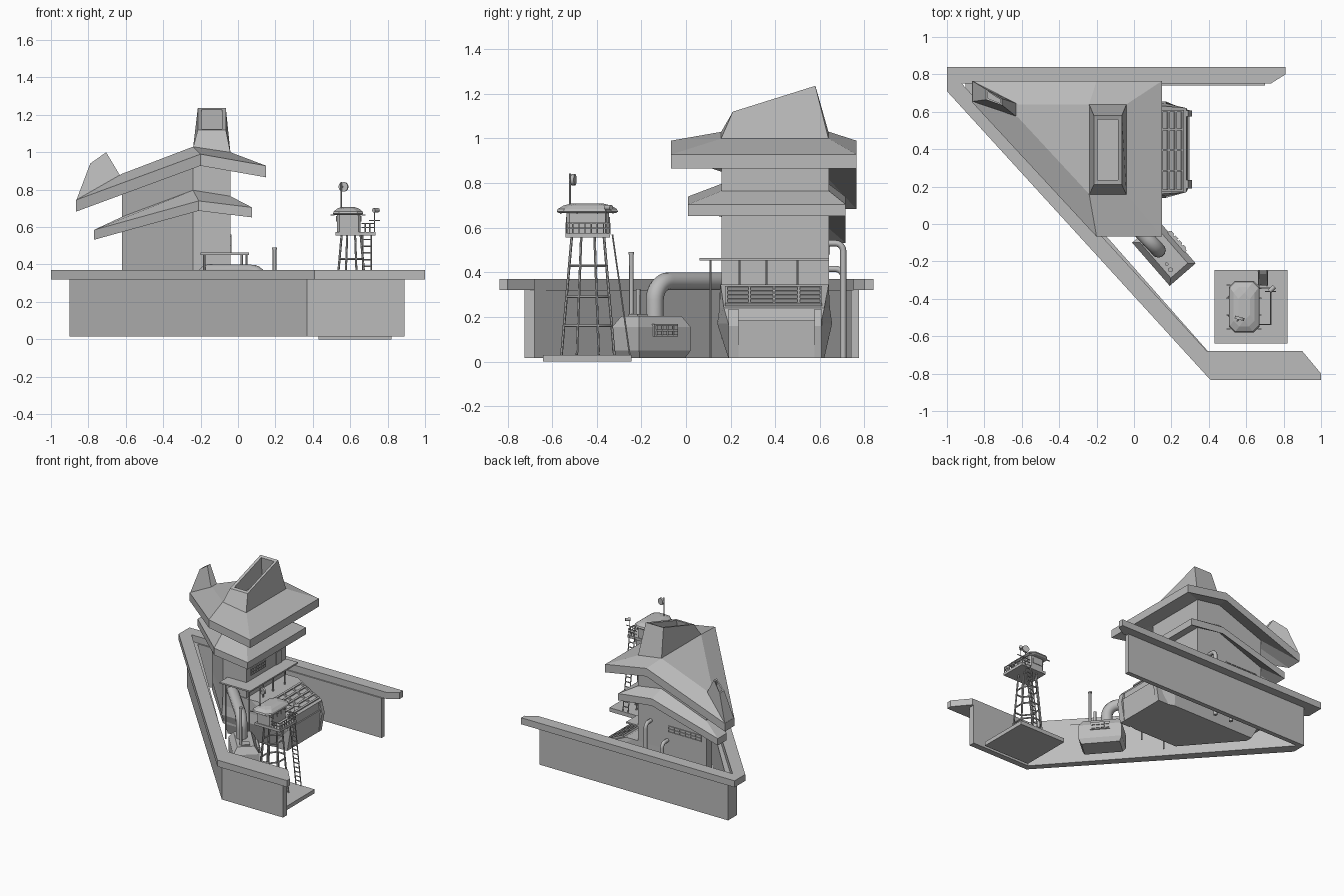
import bpy, bmesh, math
from mathutils import Vector, Matrix

if "Cube" in bpy.data.objects:
    bpy.data.objects.remove(bpy.data.objects["Cube"])

mat = bpy.data.materials.new("plain_grey")
mat.diffuse_color = (0.5, 0.5, 0.5, 1)
mat.use_nodes = True
mat.node_tree.nodes["Principled BSDF"].inputs["Base Color"].default_value = mat.diffuse_color


def add(name, me):
    ob = bpy.data.objects.new(name, me)
    bpy.context.collection.objects.link(ob)
    me.materials.clear()
    me.materials.append(mat)
    return ob


def mesh(name, verts, faces):
    me = bpy.data.meshes.new(name)
    me.from_pydata([tuple(v) for v in verts], [], faces)
    bm = bmesh.new()
    bm.from_mesh(me)
    bmesh.ops.recalc_face_normals(bm, faces=bm.faces)
    bm.to_mesh(me)
    bm.free()
    return add(name, me)


def loft(name, rings, start=True, end=True):
    """Skin equal-sized rings; start/end may be True, False or lists of index faces."""
    n = len(rings[0])
    verts = [v for r in rings for v in r]
    faces = [(k*n+i, k*n+(i+1) % n, (k+1)*n+(i+1) % n, (k+1)*n+i)
             for k in range(len(rings)-1) for i in range(n)]
    last = (len(rings)-1)*n
    for cap, off in ((start, 0), (end, last)):
        if cap is True:
            faces.append(tuple(range(off, off+n)))
        elif cap:
            faces += [tuple(off+i for i in f) for f in cap]
    return mesh(name, verts, faces)


def prism(name, pts, z0, z1):
    return loft(name, [[(x, y, z) for x, y in pts] for z in (z0, z1)])


def boxes(name, spans, mtx=None):
    verts, faces = [], []
    for (x0, x1, y0, y1, z0, z1) in spans:
        b = len(verts)
        verts += [Vector((x, y, z)) for z in (z0, z1) for x, y in ((x0, y0), (x1, y0), (x1, y1), (x0, y1))]
        faces += [tuple(b+i for i in f) for f in ((3, 2, 1, 0), (4, 5, 6, 7), (0, 1, 5, 4),
                                                   (1, 2, 6, 5), (2, 3, 7, 6), (3, 0, 4, 7))]
    if mtx:
        verts = [mtx @ v for v in verts]
    return mesh(name, verts, faces)


def rods(name, paths, r, res=1, smooth=True):
    cu = bpy.data.curves.new(name, 'CURVE')
    cu.dimensions = '3D'
    cu.bevel_depth, cu.bevel_resolution, cu.use_fill_caps = r, res, True
    for p in paths:
        s = cu.splines.new('POLY')
        s.points.add(len(p)-1)
        for q, v in zip(s.points, p):
            q.co = (*v, 1)
    tmp = bpy.data.objects.new(name + "_curve", cu)
    bpy.context.collection.objects.link(tmp)
    me = bpy.data.meshes.new_from_object(tmp.evaluated_get(bpy.context.evaluated_depsgraph_get()))
    bpy.data.objects.remove(tmp)
    ob = add(name, me)
    if smooth:
        bpy.context.view_layer.objects.active = ob
        ob.select_set(True)
        bpy.ops.object.shade_smooth_by_angle(angle=math.radians(50))
        ob.select_set(False)
    return ob


def elbow(a, c, b, r, n=6):
    """Path a-c-b with the corner c rounded."""
    a, b, c = Vector(a), Vector(b), Vector(c)
    p, q = c+(a-c).normalized()*r, c+(b-c).normalized()*r
    m = p+q-c
    return [a] + [m+(p-m)*math.cos(t)+(q-m)*math.sin(t)
                  for t in (i*math.pi/2/n for i in range(n+1))] + [b]


# perimeter wall and its overhanging cap
prism("wall_body", [(.70, .775), (-.9, .775), (-.9, .665), (.37, -.725), (.89, -.725),
                    (.89, -.68), (.395, -.68), (-.86, .74), (.70, .74)], .015, .32)
prism("wall_cap", [(.81, .84), (-1, .84), (-1, .71), (.41, -.835), (1, -.835), (1, -.8),
                   (.9, -.68), (.39, -.68), (-.92, .75), (.73, .75), (.81, .8)], .32, .37)

# keep tower and two sloping roof tiers share one footprint
foot = [(-.62, .57), (-.24, .16), (-.04, .16), (-.04, .64), (-.24, .64), (-.62, .64)]
split = [(0, 1, 4, 5), (1, 2, 3, 4)]


def ring(pts, zs, dz=0):
    a, b, c = zs
    return [(x, y, z+dz) for (x, y), z in zip(pts, (a, b, c, c, b, a))]


def roof(name, outer, rim, inner, t):
    loft(name, [ring(foot, inner, -t*1.1), ring(outer, rim, -t), ring(outer, rim), ring(foot, inner)],
         split, split)


loft("tower_body", [ring(foot, (.1, .1, .1)), ring(foot, (.87, 1.0, .97))], True, split)
roof("upper_roof", [(-.865, .65), (-.2, -.068), (.15, -.068), (.15, .765), (-.2, .765), (-.865, .765)],
     (.745, .99, .928), (.885, 1.03, 1.0), .062)
roof("lower_roof", [(-.77, .61), (-.21, .01), (.075, .01), (.075, .715), (-.21, .715), (-.77, .715)],
     (.585, .74, .705), (.655, .797, .765), .053)

# hollow chimney and hollow roof fin
loft("chimney", [
    [(-.24, .155, 1.025), (-.04, .155, .995), (-.04, .64, .995), (-.24, .64, 1.025)],
    [(-.215, .21, 1.12), (-.065, .21, 1.12), (-.065, .58, 1.236), (-.215, .58, 1.236)],
    [(-.195, .235, 1.125), (-.085, .235, 1.125), (-.085, .56, 1.228), (-.195, .56, 1.228)],
    [(-.2, .22, 1.04), (-.08, .22, 1.04), (-.08, .58, 1.04), (-.2, .58, 1.04)]])
loft("roof_fin", [
    [(-.865, .655, .742), (-.63, .575, .875), (-.63, .645, .875), (-.865, .765, .742)],
    [(-.79, .665, .94), (-.705, .635, 1.0), (-.705, .67, 1.0), (-.79, .72, .94)],
    [(-.78, .672, .943), (-.713, .645, .99), (-.713, .664, .99), (-.78, .708, .943)],
    [(-.78, .672, .85), (-.71, .64, .89), (-.71, .662, .89), (-.78, .708, .85)]])

# hangar base under the tower
loft("hangar", [
    [(x, y, .015) for x, y in ((-.55, .57), (-.22, .19), (.15, .19), (.275, .22), (.275, .58), (.15, .62), (-.22, .62), (-.55, .62))],
    [(x, y, .17) for x, y in ((-.62, .57), (-.24, .145), (.17, .14), (.29, .19), (.29, .605), (.17, .655), (-.24, .655), (-.62, .655))],
    [(x, y, .24) for x, y in ((-.62, .57), (-.24, .155), (.17, .15), (.28, .17), (.28, .62), (.17, .645), (-.24, .64), (-.62, .64))],
    [(x, y, .345) for x, y in ((-.62, .57), (-.24, .16), (0, .152), (.06, .155), (.06, .64), (0, .64), (-.24, .64), (-.62, .64))]])
for tag, y0, y1 in (("near", .19, .235), ("far", .575, .607)):
    loft("hangar_cheek_" + tag, [[(.2, y0+a, z), (x, y0+a, z), (x, y1+a, z), (.2, y1+a, z)]
                                for x, z, a in ((.285, .015, 0), (.31, .16, 0), (.29, .235, 0))])
loft("hangar_door", [[(x-.05, y0, z), (x, y0, z), (x, y1, z), (x-.05, y1, z)]
                     for x, y0, y1, z in ((.284, .2, .6, .015), (.297, .225, .61, .185))])

# sloping grille over the hangar door
slope = Vector((-.22, 0, .105)).normalized()
nrm = Vector((.105, 0, .22)).normalized()
M = Matrix(((slope.x, 0, nrm.x, .28), (0, 1, 0, 0), (slope.z, 0, nrm.z, .24), (0, 0, 0, 1)))
boxes("roof_grille", [(.02 + i*.042, .032 + i*.042, .175, .61, 0, .014) for i in range(5)] +
      [(.02, .2, y, y+.01, 0, .014) for y in (.175, .28, .39, .5, .6)], M)

# balcony with posts
boxes("balcony", [(-.2, .06, .06, .64, .452, .463)])
rods("balcony_posts", [[(.045, y, .3), (.045, y, .455)] for y in (.24, .36, .5)] +
     [[(x, .11, .015), (x, .11, .455)] for x in (.02, -.18)], .006)

# tower windows and door
boxes("window_bars", [(-.045, -.034, .21, .39, z, z+.006) for z in (.5, .522, .544)] +
      [(-.045, -.034, .21+i*.029, .216+i*.029, .5, .55) for i in range(7)])
boxes("tower_door", [(-.045, -.034, .515, .577, .463, .56)])
boxes("rear_window_bars", [(-.58, -.3, .636, .646, z, z+.006) for z in (.48, .502, .524)] +
      [(-.58+i*.0457, -.574+i*.0457, .636, .646, .48, .53) for i in range(7)])

# rear drain pipes and large duct
rods("rear_pipes", [elbow((-.15, .705, .015), (-.15, .705, .53), (-.15, .62, .53), .035),
                    elbow((-.29, .705, .015), (-.29, .705, .415), (-.29, .62, .415), .035)], .014, 2)
rods("large_duct", [elbow((.13, -.14, .17), (.13, -.14, .36), (-.19, .2, .36), .085, 8)], .04, 4)

# generator housing, turned to follow the wall
G = Matrix.Translation((.16, -.155, 0)) @ Matrix.Rotation(math.radians(-49), 4, 'Z')
loft("generator", [[G @ Vector((u*a, v*b, z)) for u, v in ((-1, -1), (1, -1), (1, 1), (-1, 1))]
                   for z, a, b in ((.015, .135, .075), (.05, .153, .092), (.155, .153, .092), (.205, .125, .06))])
boxes("generator_vent", [(-.07, .07, .085, .1, .112, .168)] +
      [(-.064 + .033*i, -.04 + .033*i, .095, .108, z, z+.018) for i in range(4) for z in (.118, .144)], G)
boxes("generator_cap", [(.05, .11, -.03, .03, .2, .212)], G)
rods("tall_exhaust", [[(.195, -.245, .19), (.195, -.245, .49)]], .01, 2)
rods("exhaust_rim", [[(.195, -.245, .48), (.195, -.245, .492)]], .013, 2)
rods("short_exhaust", [[(.175, -.215, .19), (.175, -.215, .325)]], .01, 2)

# watchtower slab, legs and rings
boxes("watch_slab", [(.43, .822, -.64, -.245, 0, .03)])


def leg(i, z):
    t = (z-.03)/.53
    a = math.radians(22.5+45*i)
    return Vector((.605+(.105-.05*t)*math.cos(a), -.44+(.128-.05*t)*math.sin(a), z))


rods("watch_legs", [[leg(i, .03), leg(i, .56)] for i in range(8)], .006)
rods("watch_rings", [[leg(i, z) for i in range(9)] for z in (.16, .29, .43)], .006)
boxes("watch_floor", [(.52, .735, -.54, -.34, .555, .575)])


def octa(x0, x1, y0, y1, c, z):
    return [(x, y, z) for x, y in ((x0+c, y0), (x1-c, y0), (x1, y0+c), (x1, y1-c),
                                   (x1-c, y1), (x0+c, y1), (x0, y1-c), (x0, y0+c))]


# cabin, domed roof and eave brackets
loft("cabin", [octa(.53, .655, -.535, -.345, .012, z) for z in (.575, .675)])
loft("cabin_roof", [octa(.508+d, .67-d, -.58+d*1.3, -.305-d*1.3, .03, z)
                    for d, z in ((.008, .665), (0, .672), (.004, .684), (.025, .7), (.05, .708))])
boxes("eave_brackets", [(x, x+.022, y, y+.006, .662, .668) for x in (.495, .66)
                        for y in (-.565, -.49, -.4, -.33)])
boxes("cabin_windows", [(.65, .66, -.515+i*.05, -.475+i*.05, .63, .66) for i in range(3)] +
      [(.525, .532, -.515+i*.05, -.475+i*.05, .63, .66) for i in range(3)] +
      [(.55, .63, y, y+.008, .61, .648) for y in (-.539, -.349)])

# balcony railing of the watchtower
ys = [-.535+i*.0275 for i in range(8)]
rods("watch_railing", [[(.66, -.537, z), (.73, -.537, z), (.73, -.343, z), (.66, -.343, z)] for z in (.598, .62)] +
     [[(.73, y, .57), (.73, y, .622)] for y in ys] +
     [[(x, y, .57), (x, y, .622)] for x in (.68, .705) for y in (-.537, -.343)], .0035)

# ladder
rods("ladder", [[(x, -.252, .03), (x, -.33, .57)] for x in (.668, .712)] +
     [[(.668, -.252-.078*t, .03+.54*t), (.712, -.252-.078*t, .03+.54*t)]
      for t in (i/15 for i in range(1, 15))], .0042)

# dish mast and lookout lamp
rods("dish_mast", [[(.552, -.52, .68), (.552, -.52, .842)], [(.552, -.52, .815), (.562, -.505, .815)]], .004)
rods("dish", [[(.562, -.512, .815), (.566, -.497, .815)]], .026, 4)
rods("lamp_mast", [[(.73, -.36, .57), (.73, -.36, .7)], [(.70, -.36, .636), (.76, -.36, .636)]], .003)
rods("lamp", [[(.725, -.36, .69), (.75, -.335, .69)]], .012, 2)
